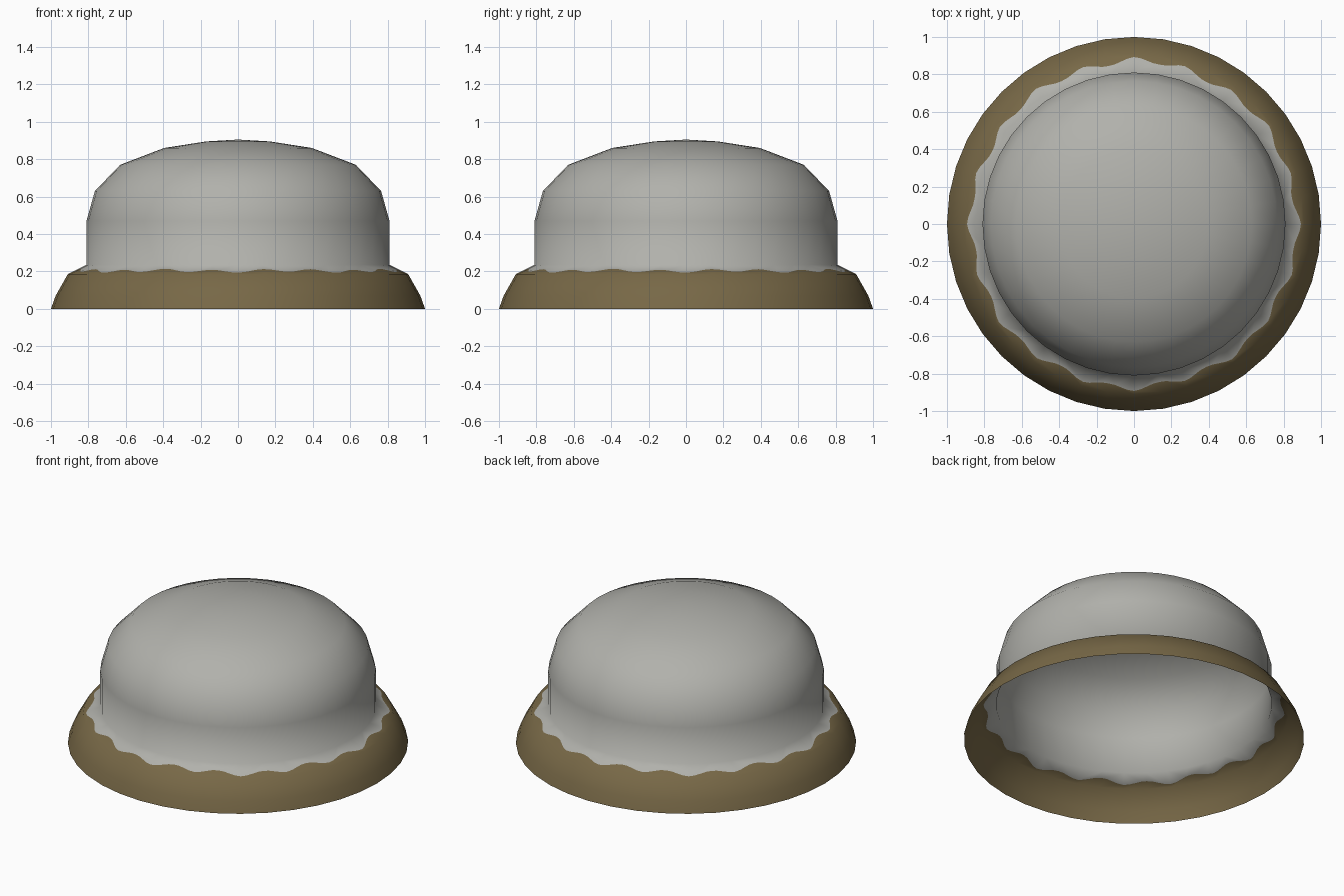
import bpy, bmesh
from math import cos, sin, pi, radians

cube = bpy.data.objects.get("Cube")
if cube:
    bpy.data.objects.remove(cube)

SIDES = 40
SPLIT = 4  # points of the wavy paint line per side


def make_material(name, color):
    mat = bpy.data.materials.new(name)
    mat.use_nodes = True
    mat.diffuse_color = color
    mat.node_tree.nodes["Principled BSDF"].inputs["Base Color"].default_value = color
    return mat


def ring(bm, r, z):
    return [bm.verts.new((r * cos(2 * pi * i / SIDES), r * sin(2 * pi * i / SIDES), z))
            for i in range(SIDES)]


def wavy_ring(bm, outer, inner):
    """Uneven paint line lying on the shoulder between two rings."""
    verts = []
    for i in range(SIDES):
        j = (i + 1) % SIDES
        for k in range(SPLIT):
            t = k / SPLIT
            a = 2 * pi * (i + t) / SIDES
            f = 0.37 - 0.15 * cos(20 * a) - 0.06 * cos(8 * a + radians(40))
            low = outer[i].co.lerp(outer[j].co, t)
            high = inner[i].co.lerp(inner[j].co, t)
            verts.append(bm.verts.new(low.lerp(high, f)))
    return verts


def bridge(bm, low, high, mat):
    """Join two rings, which may have different numbers of points."""
    a, b = len(low) // SIDES, len(high) // SIDES
    for i in range(SIDES):
        bottom = [low[(i * a + k) % len(low)] for k in range(a + 1)]
        top = [high[(i * b + k) % len(high)] for k in range(b + 1)]
        face = bm.faces.new(bottom + top[::-1])
        face.material_index = mat
        face.smooth = True


bm = bmesh.new()

# Brown flared skirt, open underneath
skirt = [ring(bm, r, z) for r, z in [(1.0, 0.0), (0.975, 0.07), (0.91, 0.185)]]
# Grey dome
dome = [ring(bm, r, z) for r, z in [
    (0.81, 0.235), (0.81, 0.47), (0.765, 0.63), (0.63, 0.77), (0.395, 0.86), (0.17, 0.895)]]
for low, high in zip(skirt, skirt[1:]):
    bridge(bm, low, high, 0)
for low, high in zip(dome, dome[1:]):
    bridge(bm, low, high, 1)

# Wavy paint line on the shoulder
line = wavy_ring(bm, skirt[-1], dome[0])
bridge(bm, skirt[-1], line, 0)
bridge(bm, line, dome[0], 1)

# Crown cap
apex = bm.verts.new((0, 0, 0.905))
for i in range(SIDES):
    face = bm.faces.new((dome[-1][i], dome[-1][(i + 1) % SIDES], apex))
    face.material_index = 1
    face.smooth = True

mesh = bpy.data.meshes.new("dome_shell")
bm.to_mesh(mesh)
bm.free()
mesh.materials.append(make_material("earth brown", (0.185, 0.138, 0.062, 1)))
mesh.materials.append(make_material("stone grey", (0.44, 0.44, 0.41, 1)))
bpy.context.collection.objects.link(bpy.data.objects.new("dome_shell", mesh))
